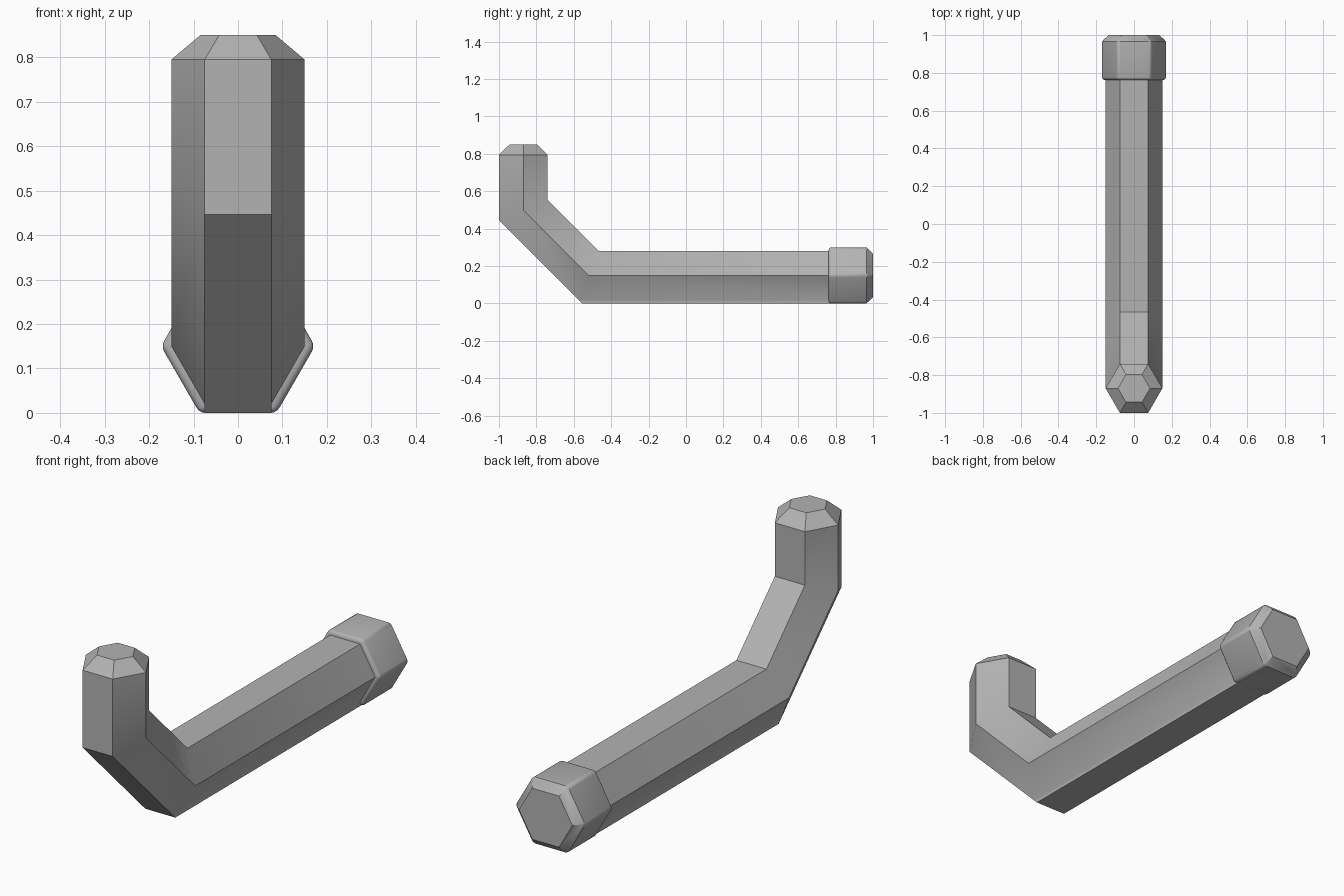
import bpy
import bmesh
from math import cos, sin, pi, radians, tan
from mathutils import Vector

cube = bpy.data.objects.get("Cube")
if cube:
    bpy.data.objects.remove(cube, do_unlink=True)

GREY = (0.45, 0.45, 0.45, 1)
steel = bpy.data.materials.new("grey_steel")
steel.use_nodes = True
steel.diffuse_color = GREY
steel.node_tree.nodes["Principled BSDF"].inputs["Base Color"].default_value = GREY


def hex_ring(bm, centre, across, radius):
    """Hexagon with corners on x; 'across' spans the other direction."""
    return [bm.verts.new(Vector(centre) + Vector((radius * cos(k * pi / 3), 0, 0))
                         + Vector(across) * radius * sin(k * pi / 3)) for k in range(6)]


def loft(bm, rings):
    for a, b in zip(rings, rings[1:]):
        for k in range(6):
            j = (k + 1) % 6
            bm.faces.new((a[k], a[j], b[j], b[k]))
    bm.faces.new(rings[0])
    bm.faces.new(rings[-1])
    bmesh.ops.recalc_face_normals(bm, faces=bm.faces)


def finish(bm, name):
    bmesh.ops.recalc_face_normals(bm, faces=bm.faces)
    mesh = bpy.data.meshes.new(name)
    bm.to_mesh(mesh)
    bm.free()
    mesh.materials.append(steel)
    obj = bpy.data.objects.new(name, mesh)
    bpy.context.collection.objects.link(obj)
    bpy.ops.object.select_all(action='DESELECT')
    obj.select_set(True)
    bpy.context.view_layer.objects.active = obj
    bpy.ops.object.shade_smooth_by_angle(angle=radians(35))


# Bent hexagonal rod with mitred bends and a chamfered upright tip
miter = tan(pi / 8)
R = 0.15
bm = bmesh.new()
loft(bm, [
    hex_ring(bm, (0, 0.9, 0.15), (0, 0, 1), R),
    hex_ring(bm, (0, -0.52, 0.15), (0, miter, 1), R),
    hex_ring(bm, (0, -0.87, 0.5), (0, 1, miter), R),
    hex_ring(bm, (0, -0.87, 0.795), (0, 1, 0), R),
    hex_ring(bm, (0, -0.87, 0.85), (0, 1, 0), R * 0.565),
])

# Flat foot under the long arm, its front end flush with the slanted bend
bm.faces.ensure_lookup_table()
under = [f for f in bm.faces if f.normal.z < -0.99]
foot = bmesh.ops.extrude_discrete_faces(bm, faces=under)["faces"][0]
for v in foot.verts:
    drop = v.co.z
    v.co.z = 0
    if v.co.y < 0:
        v.co.y += drop
finish(bm, "bent_rod")

# End cap: slightly larger hexagon with softened long edges and chamfered end
bm = bmesh.new()
cap_r = 0.15 / cos(pi / 6)
loft(bm, [hex_ring(bm, (0, y, 0.15), (0, 0, 1), r)
          for y, r in ((0.763, cap_r), (0.965, cap_r), (1.0, cap_r * 0.77))])
soft = [e for e in bm.edges
        if e.calc_face_angle() > radians(50) and min(v.co.y for v in e.verts) < 0.9]
bmesh.ops.bevel(bm, geom=soft, offset=0.014, segments=3, profile=0.5, affect='EDGES')
finish(bm, "end_cap")
